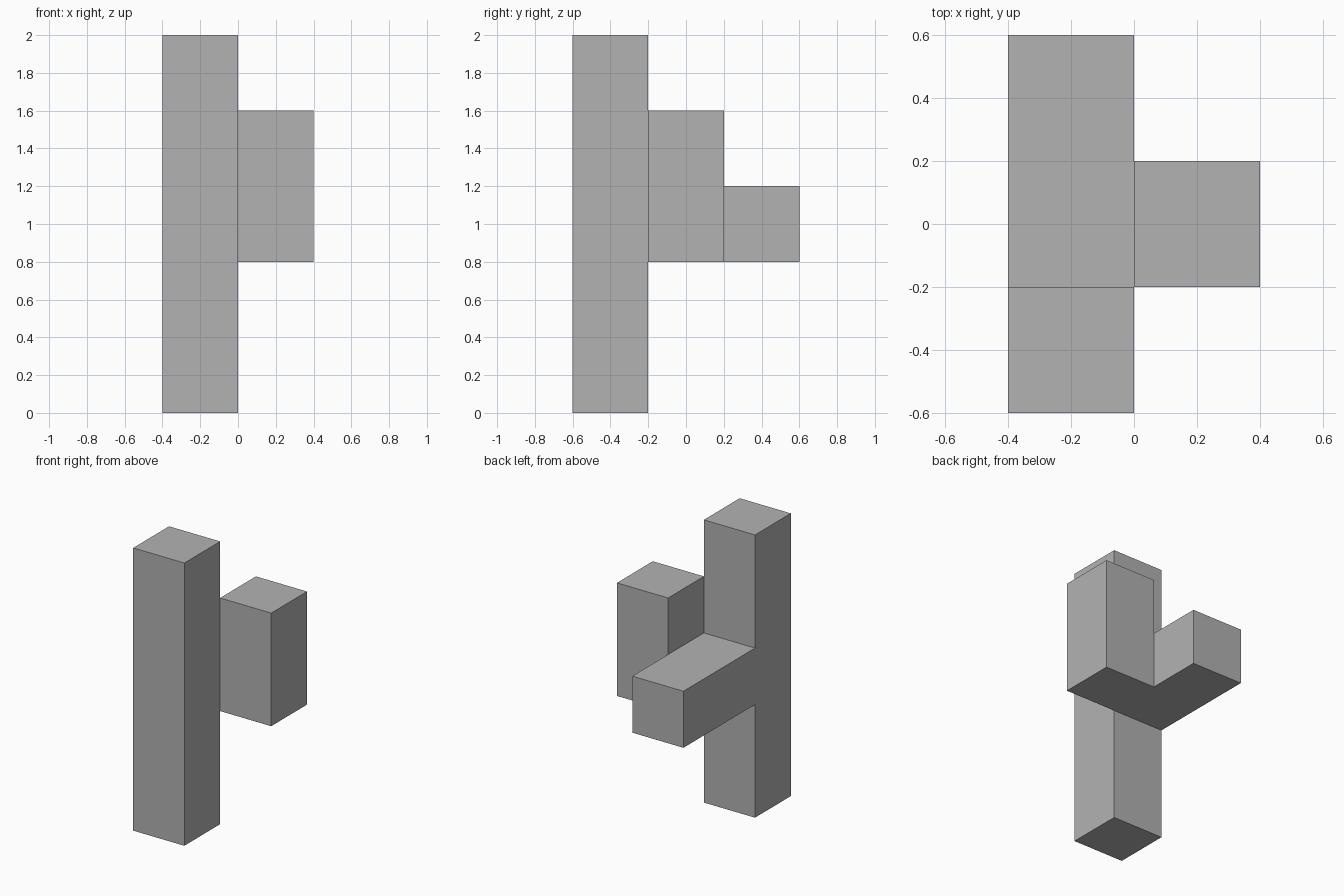
import bpy
import bmesh
from math import radians
from mathutils import Vector

default = bpy.data.objects.get("Cube")
if default:
    bpy.data.objects.remove(default, do_unlink=True)

UNIT = 0.4
ORIGIN = Vector((-0.4, -0.6, 0.0))

grey = bpy.data.materials.new("plain_grey")
grey.use_nodes = True
colour = (0.448, 0.448, 0.448, 1.0)
grey.diffuse_color = colour
grey.node_tree.nodes["Principled BSDF"].inputs["Base Color"].default_value = colour


def block(start, size):
    """Grid cells filled by a box of whole units."""
    return {(start[0] + i, start[1] + j, start[2] + k)
            for i in range(size[0]) for j in range(size[1]) for k in range(size[2])}


def build_solid(name, cells):
    """Join cells into one shell, keeping only outer faces."""
    bm = bmesh.new()
    for cell in cells:
        for axis in range(3):
            for side in (0, 1):
                step = [0, 0, 0]
                step[axis] = 2 * side - 1
                if tuple(c + s for c, s in zip(cell, step)) in cells:
                    continue
                u, v = (axis + 1) % 3, (axis + 2) % 3
                corners = [(0, 0), (1, 0), (1, 1), (0, 1)]
                if not side:
                    corners.reverse()
                verts = []
                for a, b in corners:
                    p = Vector(cell)
                    p[axis] += side
                    p[u] += a
                    p[v] += b
                    verts.append(bm.verts.new(ORIGIN + p * UNIT))
                bm.faces.new(verts)
    # Weld the shell and merge coplanar faces into large flat ones
    bmesh.ops.remove_doubles(bm, verts=bm.verts[:], dist=0.001)
    bmesh.ops.dissolve_limit(bm, angle_limit=radians(1),
                             verts=bm.verts[:], edges=bm.edges[:])
    mesh = bpy.data.meshes.new(name)
    bm.to_mesh(mesh)
    bm.free()
    mesh.materials.append(grey)
    obj = bpy.data.objects.new(name, mesh)
    bpy.context.collection.objects.link(obj)
    return obj


column = block((0, 0, 0), (1, 1, 5))      # tall front post
back_arm = block((0, 1, 2), (1, 2, 1))    # beam running backwards
side_block = block((1, 1, 2), (1, 1, 2))  # upright block beside the beam

build_solid("post_with_branches", column | back_arm | side_block)
